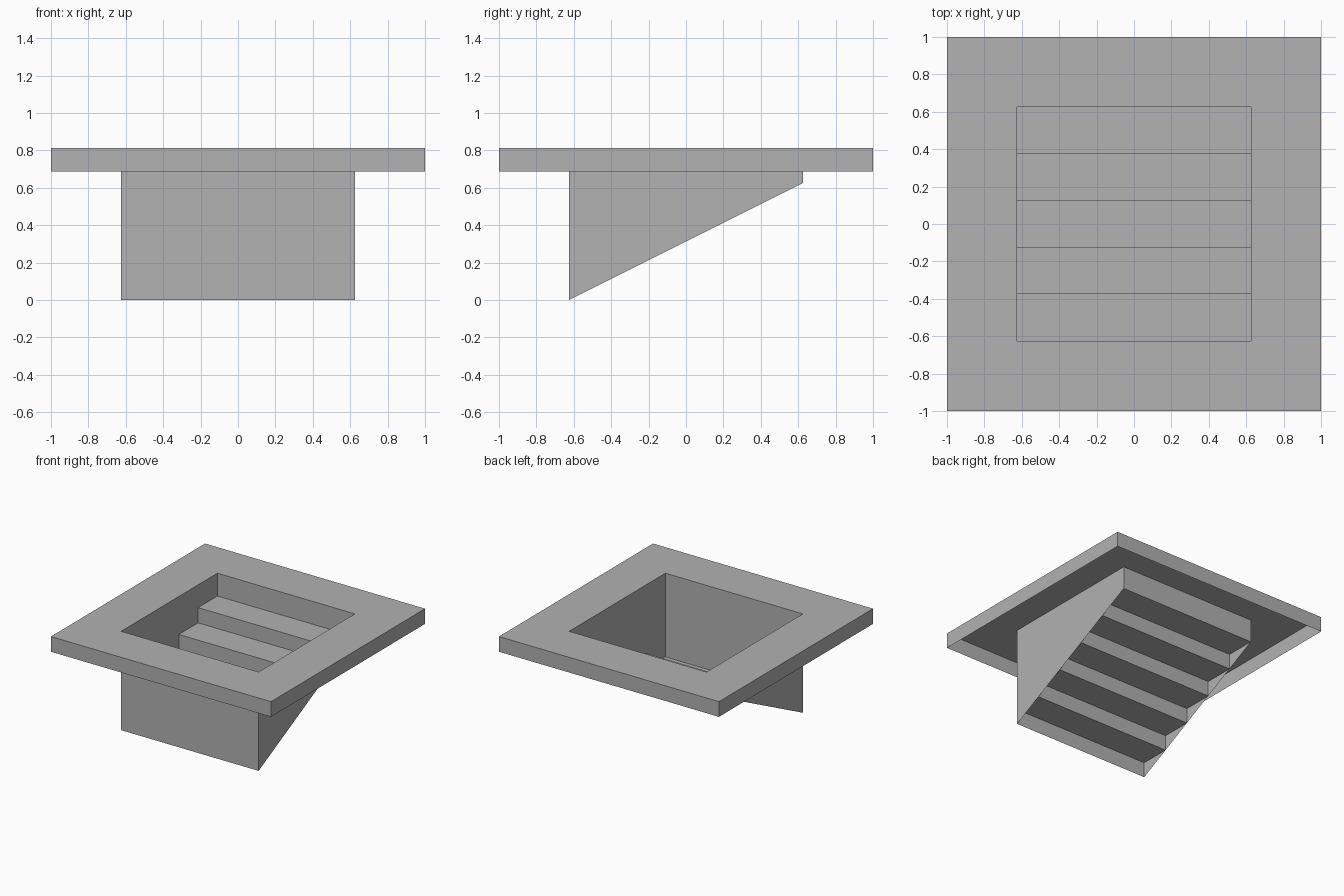
import bpy
import bmesh

cube = bpy.data.objects.get("Cube")
if cube:
    bpy.data.objects.remove(cube, do_unlink=True)

TOP = 0.8125      # upper surface of the rim
SKIRT = 0.125     # depth of the rim edge
HALF = 0.625      # half width of the stairwell
STEPS = 5
RUN = 2 * HALF / STEPS
RISE = 0.125

grey = bpy.data.materials.new("concrete_grey")
grey.use_nodes = True
colour = (0.445, 0.445, 0.445, 1)
grey.diffuse_color = colour
grey.node_tree.nodes["Principled BSDF"].inputs["Base Color"].default_value = colour


def add_object(name, bm):
    mesh = bpy.data.meshes.new(name)
    bm.to_mesh(mesh)
    bm.free()
    mesh.materials.append(grey)
    obj = bpy.data.objects.new(name, mesh)
    bpy.context.collection.objects.link(obj)
    return obj


def strip(name, profile):
    """Sweep an open (y, z) profile across the width of the stairwell."""
    bm = bmesh.new()
    rows = [[bm.verts.new((x, y, z)) for x in (-HALF, HALF)] for y, z in profile]
    for (a, b), (c, d) in zip(rows, rows[1:]):
        bm.faces.new((a, b, d, c))
    return add_object(name, bm)


def side_wall(name, side):
    """Sloping-bottomed wall, facing outward on the given side."""
    outline = [(-HALF, 0), (HALF, STEPS * RISE), (HALF, TOP), (-HALF, TOP)]
    bm = bmesh.new()
    face = bm.faces.new([bm.verts.new((side * HALF, y, z)) for y, z in outline])
    if side < 0:
        face.normal_flip()
    return add_object(name, bm)


# Rim: a square sheet with a square opening and a thin turned-down edge
bm = bmesh.new()
bmesh.ops.create_grid(bm, x_segments=1, y_segments=1, size=1)
bmesh.ops.translate(bm, verts=bm.verts, vec=(0, 0, TOP))
opening = bm.faces[:]
bmesh.ops.inset_region(bm, faces=opening, thickness=1 - HALF,
                       use_boundary=True, use_even_offset=True)
bmesh.ops.delete(bm, geom=opening, context="FACES_ONLY")
outer = [e for e in bm.edges if all(max(abs(v.co.x), abs(v.co.y)) > 0.99 for v in e.verts)]
skirt = bmesh.ops.extrude_edge_only(bm, edges=outer)["geom"]
bmesh.ops.translate(bm, vec=(0, 0, -SKIRT),
                    verts=[g for g in skirt if isinstance(g, bmesh.types.BMVert)])
bmesh.ops.recalc_face_normals(bm, faces=bm.faces)
if max(bm.faces, key=lambda f: f.calc_center_median().z).normal.z < 0:
    bmesh.ops.reverse_faces(bm, faces=bm.faces)
add_object("rim", bm)

# Stairwell walls
side_wall("left_wall", 1)
side_wall("right_wall", -1)
strip("front_wall", [(-HALF, 0), (-HALF, TOP)])
strip("back_wall", [(HALF, STEPS * RISE), (HALF, TOP)])

# Stairs climbing toward the back
profile = []
for i in range(STEPS):
    y, z = -HALF + i * RUN, (i + 1) * RISE
    profile += [(y, z), (y + RUN, z)]
strip("stairs", profile)
